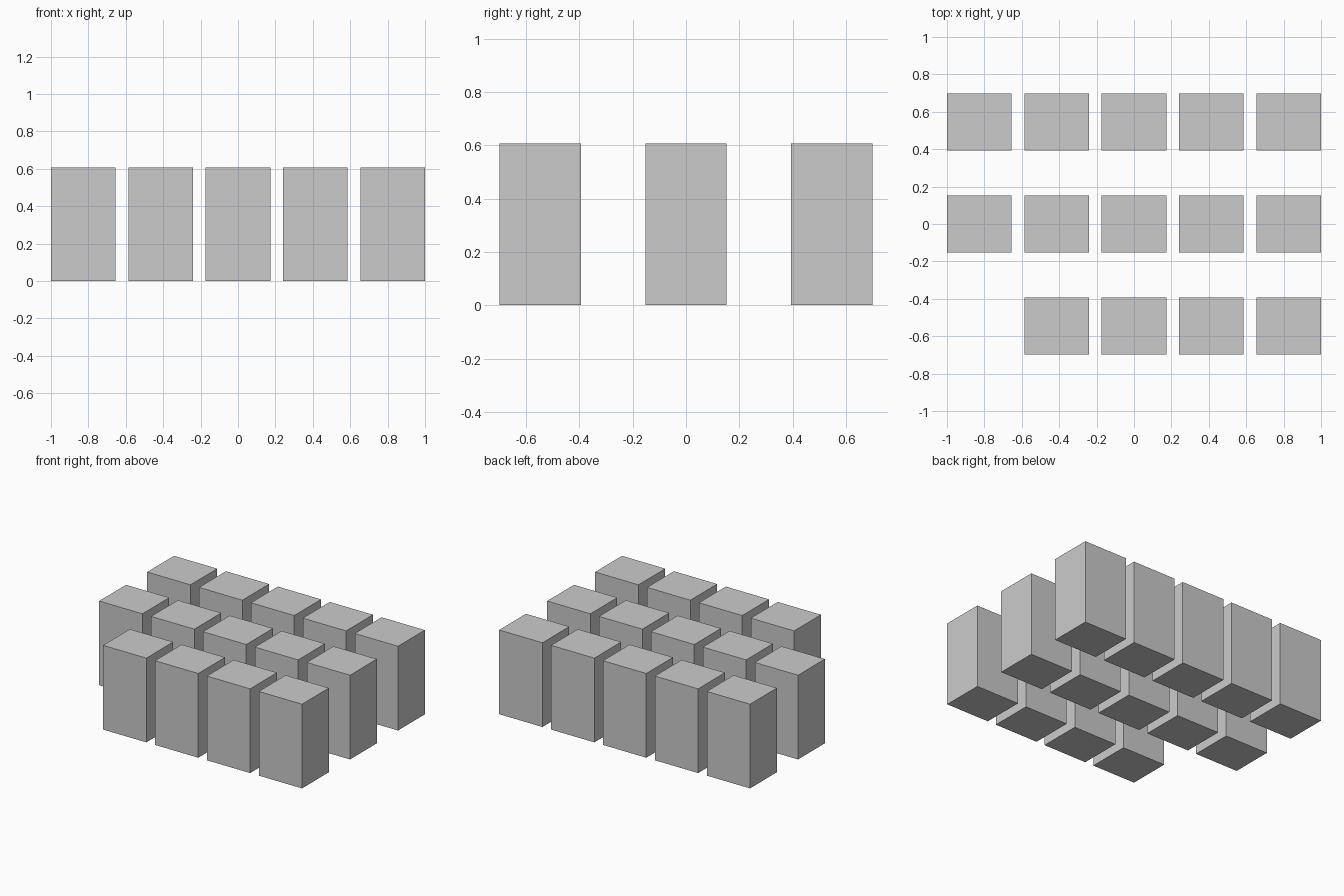
import bpy

if "Cube" in bpy.data.objects:
    bpy.data.objects.remove(bpy.data.objects["Cube"])

# Block size and grid spacing
W, D, H = 0.345, 0.305, 0.607
PITCH_X, PITCH_Y = (2 - W) / 4, 0.5465


def block(name, x, y):
    bpy.ops.mesh.primitive_cube_add(size=1, location=(x, y, H / 2))
    ob = bpy.context.object
    ob.name = name
    ob.scale = (W, D, H)
    bpy.ops.object.transform_apply(location=False, rotation=False, scale=True)


# Three rows of five blocks, with the front left corner left empty
for row, row_name in enumerate(("front", "middle", "back")):
    for col in range(5):
        if row == 0 and col == 0:
            continue
        block(f"{row_name}_block_{col + 1}", (col - 2) * PITCH_X, (row - 1) * PITCH_Y)
